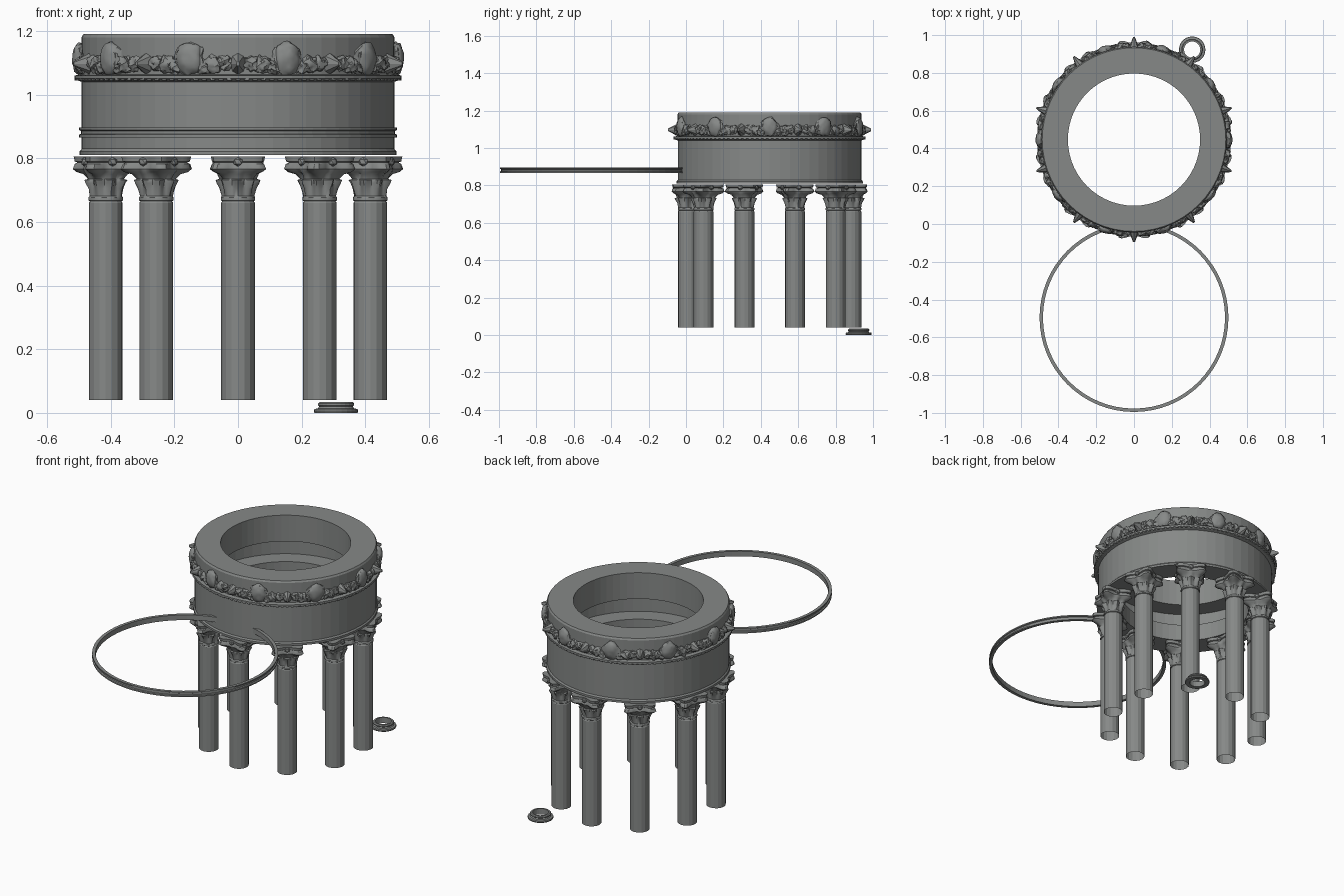
import bpy, bmesh, math
from mathutils import Matrix, Vector, noise

if "Cube" in bpy.data.objects:
    bpy.data.objects.remove(bpy.data.objects["Cube"])

CY = 0.447           # centre of the round building
COUNT = 10           # columns around the drum

stone = bpy.data.materials.new("grey stone")
stone.diffuse_color = (0.24, 0.25, 0.245, 1)
stone.use_nodes = True
stone.node_tree.nodes["Principled BSDF"].inputs["Base Color"].default_value = stone.diffuse_color


def finish(name, bm, smooth=None):
    bmesh.ops.recalc_face_normals(bm, faces=bm.faces)
    me = bpy.data.meshes.new(name)
    bm.to_mesh(me)
    bm.free()
    me.materials.append(stone)
    ob = bpy.data.objects.new(name, me)
    bpy.context.collection.objects.link(ob)
    if smooth:
        bpy.context.view_layer.objects.active = ob
        ob.select_set(True)
        bpy.ops.object.shade_smooth_by_angle(angle=math.radians(smooth))
        ob.select_set(False)
    return ob


def skin(bm, rings, closed):
    """Join successive vertex rings with quads."""
    pairs = list(zip(rings, rings[1:]))
    if closed:
        pairs.append((rings[-1], rings[0]))
    for a, b in pairs:
        n = len(a)
        for i in range(n):
            j = (i + 1) % n
            bm.faces.new((a[i], a[j], b[j], b[i]))


def lathe(bm, profile, segs, cx, cy, closed=True):
    rings = []
    for r, z in profile:
        rings.append([bm.verts.new((cx + r * math.sin(2 * math.pi * i / segs),
                                    cy - r * math.cos(2 * math.pi * i / segs), z))
                      for i in range(segs)])
    skin(bm, rings, closed)


def around(deg, r, z):
    """Frame at an angle from the front, local -y pointing outward."""
    return (Matrix.Translation((0, CY, 0)) @ Matrix.Rotation(math.radians(deg), 4, 'Z')
            @ Matrix.Translation((0, -r, z)))


def blob(bm, deg, r, z, size, tilt=0, rough=0.25):
    """Rough carved lump lying against the frieze."""
    verts = bmesh.ops.create_icosphere(bm, subdivisions=3, radius=1)['verts']
    m = (around(deg, r, z) @ Matrix.Rotation(math.radians(tilt), 4, 'Y')
         @ Matrix.Diagonal((*size, 1)))
    for v in verts:
        k = 1 + rough * noise.noise(v.co * 2.2 + Vector((deg, z * 9, tilt)))
        v.co = m @ (v.co * k)


# Drum: solid ring with top opening, inner recess and mouldings
bm = bmesh.new()
lathe(bm, [(0.36, 0.81), (0.498, 0.81), (0.498, 0.822), (0.491, 0.83), (0.491, 1.04),
           (0.505, 1.045), (0.514, 1.05), (0.514, 1.06), (0.492, 1.064), (0.492, 1.18),
           (0.486, 1.19), (0.35, 1.19), (0.35, 1.035), (0.46, 1.035), (0.46, 0.91),
           (0.36, 0.91)], 56, 0, CY)
finish("drum", bm)

# Beads under the cornice
bm = bmesh.new()
for i in range(120):
    bmesh.ops.create_cube(bm, size=1, matrix=around(i * 3, 0.503, 1.049)
                          @ Matrix.Diagonal((0.014, 0.02, 0.009, 1)))
finish("cornice_beads", bm)

# Columns: open shafts and carved capitals
shafts, caps = bmesh.new(), bmesh.new()
# height, mid-side radius, corner reach, leaf depth
LEVELS = [(0.665, 0.050, 0, 0), (0.668, 0.054, 0, 0), (0.677, 0.054, 0, 0),
          (0.682, 0.050, 0, 0.002), (0.705, 0.053, 0, 0.005), (0.722, 0.058, 0, 0.009),
          (0.732, 0.061, 0, 0.010), (0.735, 0.054, 0.004, 0.004), (0.750, 0.060, 0.012, 0.005),
          (0.757, 0.066, 0.030, 0.006), (0.766, 0.070, 0.040, 0.005), (0.782, 0.066, 0.040, 0.002),
          (0.787, 0.063, 0.034, 0), (0.790, 0.069, 0.038, 0), (0.806, 0.071, 0.040, 0)]
for k in range(COUNT):
    deg = k * 360 / COUNT
    base = around(deg, 0.437, 0)
    p = base.translation
    lathe(shafts, [(0.053, 0.04), (0.053, 0.66), (0.048, 0.668)], 16, p.x, p.y, closed=False)
    rings = []
    for z, r, corner, leaf in LEVELS:
        ring = []
        for i in range(48):
            a = 2 * math.pi * i / 48
            rr = r + corner * abs(math.sin(2 * a)) ** 3 + leaf * math.cos(8 * a)
            co = Vector((rr * math.sin(a), -rr * math.cos(a), z))
            if 0.68 < z < 0.785:
                co.xy *= 1 + 0.05 * noise.noise(co * 45)
            ring.append(caps.verts.new(base @ co))
        rings.append(ring)
    skin(caps, rings, False)
    caps.faces.new(rings[-1])
    # rosette in the middle of each side of the abacus
    for q in range(4):
        m = base @ Matrix.Rotation(q * math.pi / 2, 4, 'Z') @ Matrix.Translation((0, -0.07, 0.789))
        bmesh.ops.create_icosphere(caps, subdivisions=1, radius=1,
                                   matrix=m @ Matrix.Diagonal((0.016, 0.011, 0.015, 1)))
finish("column_shafts", shafts)
finish("column_capitals", caps, 35)

# Frieze: oval medallions, pointed bosses and leaf garlands
medals, bosses, leaves = bmesh.new(), bmesh.new(), bmesh.new()
for k in range(COUNT):
    deg = k * 360 / COUNT
    blob(medals, deg + 18, 0.497, 1.113, (0.043, 0.024, 0.052), 0, 0.18)
    blob(medals, deg + 18, 0.494, 1.110, (0.051, 0.016, 0.048), 0, 0.3)
    m = (around(deg, 0.514, 1.097) @ Matrix.Diagonal((1, 1, 1.35, 1))
         @ Matrix.Rotation(math.pi / 2, 4, 'X'))
    bmesh.ops.create_cone(bosses, cap_ends=True, segments=8, radius1=0.027,
                          radius2=0.005, depth=0.058, matrix=m)
    for s in (-1, 1):
        blob(leaves, deg + s * 5.0, 0.494, 1.098, (0.026, 0.018, 0.023), s * 25, 0.5)
        blob(leaves, deg + s * 9.0, 0.496, 1.094, (0.029, 0.020, 0.026), s * -35, 0.5)
        blob(leaves, deg + s * 12.5, 0.494, 1.085, (0.027, 0.017, 0.020), s * 20, 0.5)
finish("frieze_medallions", medals, 40)
finish("frieze_bosses", bosses)
finish("frieze_leaves", leaves, 40)

# Loose moulding ring standing in front
bm = bmesh.new()
lathe(bm, [(0.482, 0.866), (0.500, 0.866), (0.500, 0.874), (0.494, 0.877), (0.494, 0.886),
           (0.500, 0.889), (0.500, 0.896), (0.482, 0.896)], 64, 0, -0.495)
finish("loose_moulding_ring", bm)

# Loose column base on the ground behind
bm = bmesh.new()
lathe(bm, [(0.043, 0), (0.068, 0), (0.070, 0.006), (0.068, 0.012), (0.057, 0.014),
           (0.053, 0.020), (0.057, 0.024), (0.057, 0.029), (0.052, 0.034), (0.043, 0.034)],
      24, 0.308, 0.923)
finish("loose_column_base", bm)
